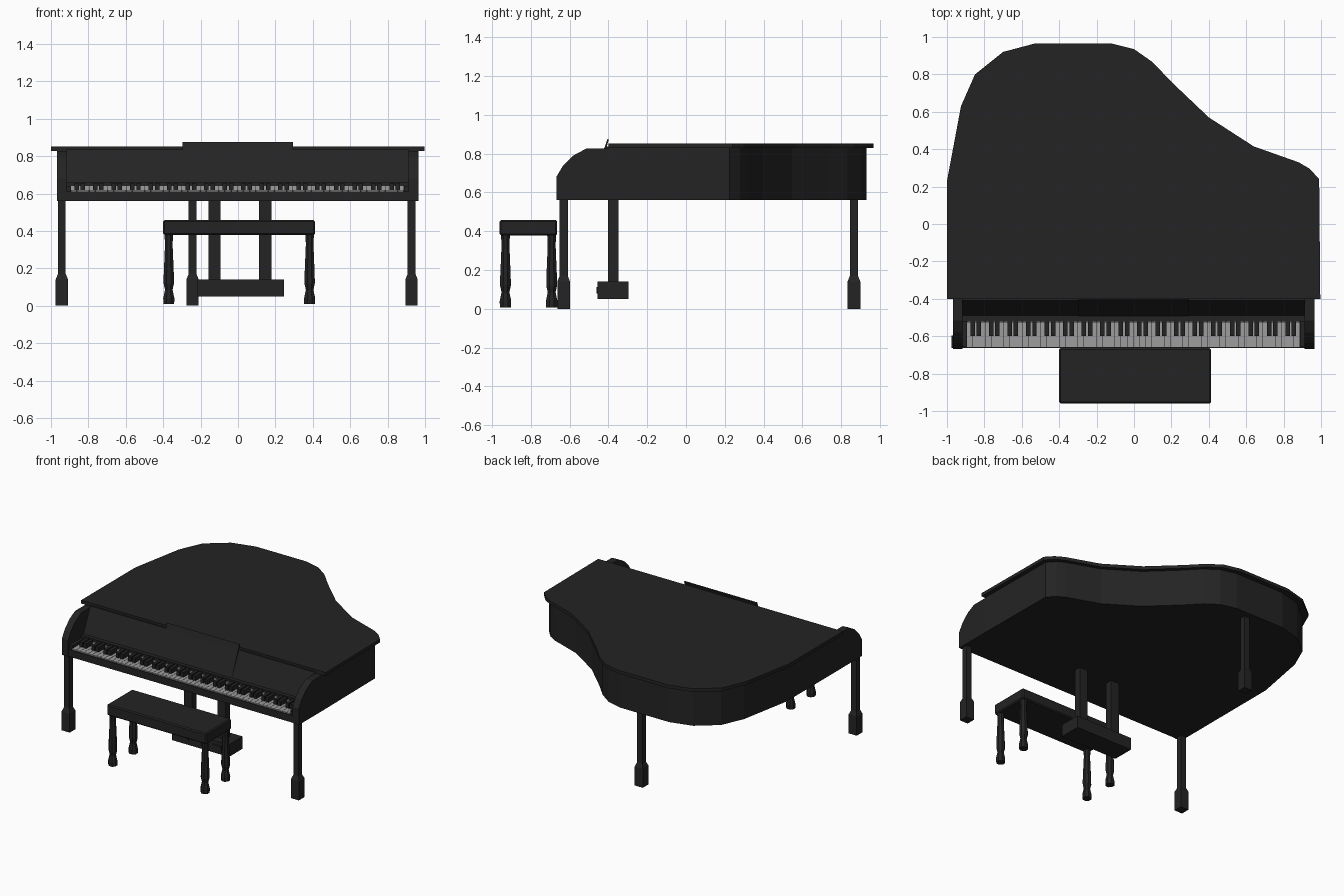
import bpy, bmesh
from math import pi
from mathutils import Matrix

old = bpy.data.objects.get("Cube")
if old:
    bpy.data.objects.remove(old, do_unlink=True)


def material(name, value):
    m = bpy.data.materials.new(name)
    m.use_nodes = True
    color = (value, value, value, 1)
    m.diffuse_color = color
    m.node_tree.nodes["Principled BSDF"].inputs["Base Color"].default_value = color
    return m


BLACK = material("black lacquer", 0.017)
IVORY = material("ivory", 0.34)


def finish(name, bm, mat):
    bmesh.ops.recalc_face_normals(bm, faces=bm.faces)
    mesh = bpy.data.meshes.new(name)
    bm.to_mesh(mesh)
    bm.free()
    mesh.materials.append(mat)
    obj = bpy.data.objects.new(name, mesh)
    bpy.context.collection.objects.link(obj)
    return obj


def add_box(bm, x, y, z):
    """Add a box given its (low, high) range on each axis."""
    size = [b - a for a, b in (x, y, z)]
    mid = [(a + b) / 2 for a, b in (x, y, z)]
    bmesh.ops.create_cube(bm, size=1, matrix=Matrix.Translation(mid) @ Matrix.Diagonal((*size, 1)))


def box(name, x, y, z, mat=BLACK, bevel=0):
    bm = bmesh.new()
    add_box(bm, x, y, z)
    if bevel:
        bmesh.ops.bevel(bm, geom=bm.edges[:], offset=bevel, segments=1, affect='EDGES')
    return finish(name, bm, mat)


def prism(name, points, low, high, axis):
    """Extrude an outline along z (points are x, y) or x (points are y, z)."""
    bm = bmesh.new()
    place = (lambda a, b: (a, b, low)) if axis == 'z' else (lambda a, b: (low, a, b))
    face = bm.faces.new([bm.verts.new(place(a, b)) for a, b in points])
    moved = bmesh.ops.extrude_face_region(bm, geom=[face])['geom']
    step = (0, 0, high - low) if axis == 'z' else (high - low, 0, 0)
    bmesh.ops.translate(bm, vec=step, verts=[v for v in moved if isinstance(v, bmesh.types.BMVert)])
    return finish(name, bm, BLACK)


def turned(name, x, y, profile, sides):
    """Stack rings of (half width, height) into a leg."""
    bm = bmesh.new()
    for (r1, z1), (r2, z2) in zip(profile, profile[1:]):
        k = 1 / (2 ** -0.5) if sides == 4 else 1.04
        pos = Matrix.Translation((x, y, (z1 + z2) / 2)) @ Matrix.Rotation(pi / sides, 4, 'Z')
        bmesh.ops.create_cone(bm, cap_ends=True, segments=sides, radius1=r1 * k,
                              radius2=r2 * k, depth=z2 - z1, matrix=pos)
    return finish(name, bm, BLACK)


# Lid and the case below it
outline = [(-1, -.4), (-1, .23), (-.925, .63), (-.85, .8), (-.7, .92), (-.53, .965),
           (-.12, .965), (0, .935), (.1, .865), (.2, .76), (.4, .57), (.64, .415),
           (.88, .33), (.94, .295), (.99, .24), (.996, -.4)]
prism("lid", outline, .828, .852, 'z')
prism("case", [(x * .969, (y + .4) * .974 - .4) for x, y in outline], .56, .828, 'z')

# Curved cheeks beside the keyboard
cheek = [(-.4, .56), (-.668, .56), (-.668, .68), (-.635, .735), (-.58, .79),
         (-.515, .825), (-.4, .825)]
prism("right_cheek", cheek, -.969, -.918, 'x')
prism("left_cheek", cheek, .912, .965, 'x')

# Keybed, end blocks, fallboard and music stand
box("keybed", (-.92, .914), (-.664, -.4), (.56, .612))
box("right_key_block", (-.92, -.896), (-.655, -.5), (.61, .64))
box("left_key_block", (.888, .914), (-.655, -.5), (.61, .64))
prism("fallboard", [(-.4, .61), (-.52, .61), (-.52, .66), (-.49, .66), (-.41, .835), (-.4, .835)],
      -.92, .914, 'x')
prism("music_stand", [(-.492, .66), (-.418, .835), (-.404, .876), (-.398, .872), (-.41, .83),
                      (-.482, .66)], -.298, .294, 'x')

# White keys with a gap between each pair, and black keys in twos
count, start, pitch = 54, -.895, .033
whites, blacks = bmesh.new(), bmesh.new()
for i in range(count):
    x = start + i * pitch
    add_box(whites, (x + .001, x + pitch - .001), (-.658, -.52), (.61, .62))
    add_box(whites, (x + .001, x + pitch - .001), (-.526, -.52), (.62, .64))
    if i % 3:
        add_box(blacks, (x - .012, x + .012), (-.6, -.518), (.618, .655))
finish("white_keys", whites, IVORY)
finish("black_keys", blacks, BLACK)

# Piano legs: square posts on heavier feet
post = [(.033, 0), (.033, .14), (.021, .17), (.021, .57)]
for name, x, y in (("front_right_leg", -.942, -.63), ("front_left_leg", .928, -.63),
                   ("back_leg", -.243, .865)):
    turned(name, x, y, post, 4)

# Pedal lyre
box("pedal_box", (-.22, .245), (-.455, -.295), (.05, .14))
for side, x in (("right", -.126), ("left", .146)):
    box(side + "_lyre_post", (x - .033, x + .033), (-.402, -.348), (.13, .57))
for side, x in (("right", -.12), ("middle", .01), ("left", .15)):
    box(side + "_pedal", (x - .035, x + .035), (-.462, -.45), (.08, .112))

# Bench on four turned legs
box("bench_seat", (-.4, .412), (-.96, -.664), (.378, .458), bevel=.008)
bench_leg = [(.03, .008), (.031, .04), (.021, .085), (.029, .12), (.028, .17),
             (.021, .33), (.024, .38)]
for side, x in (("right", -.37), ("left", .383)):
    for end, y in (("front", -.93), ("back", -.692)):
        turned(f"bench_{end}_{side}_leg", x, y, bench_leg, 8)
